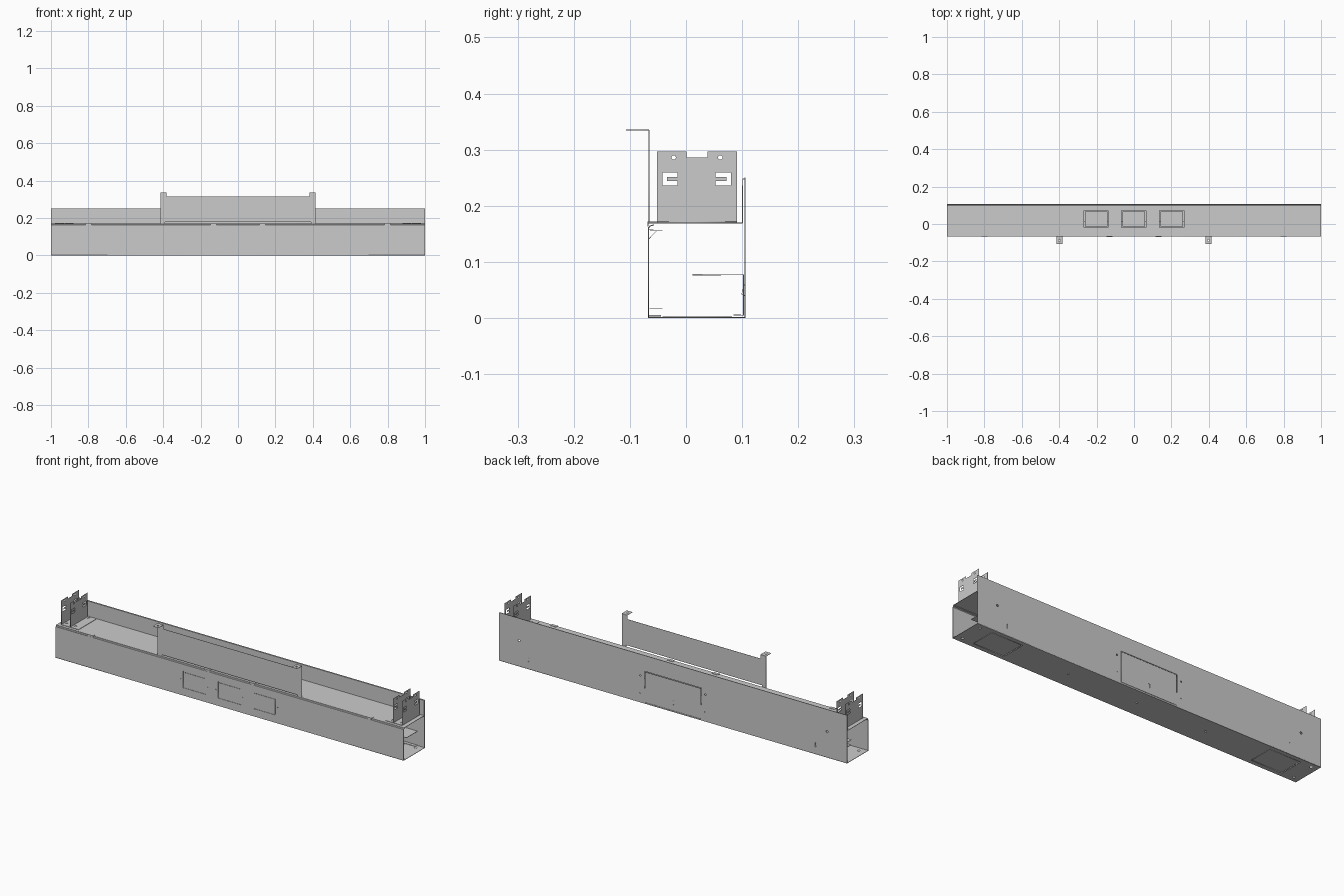
import bpy, bmesh, math
from mathutils import Matrix

if "Cube" in bpy.data.objects:
    bpy.data.objects.remove(bpy.data.objects["Cube"])

T = 0.002  # sheet metal thickness

AXES = {
    'front': ((1, 0, 0), (0, 0, 1), (0, -1, 0)),
    'top': ((1, 0, 0), (0, 1, 0), (0, 0, 1)),
    'side': ((0, 1, 0), (0, 0, 1), (1, 0, 0)),
}


def rect(u0, u1, v0, v1):
    return [(u0, v0), (u1, v0), (u1, v1), (u0, v1)]


def circle(u, v, r, n=16):
    return [(u + r * math.cos(2 * math.pi * i / n), v + r * math.sin(2 * math.pi * i / n)) for i in range(n)]


def sheet(name, plane, pos, loops, t=T):
    """Flat sheet: first loop is the outline, the rest are holes."""
    cu = bpy.data.curves.new(name, 'CURVE')
    cu.dimensions = '2D'
    cu.fill_mode = 'BOTH'
    cu.extrude = t / 2
    for loop in loops:
        sp = cu.splines.new('POLY')
        sp.points.add(len(loop) - 1)
        for p, (u, v) in zip(sp.points, loop):
            p.co = (u, v, 0, 1)
        sp.use_cyclic_u = True
    tmp = bpy.data.objects.new(name + "_tmp", cu)
    bpy.context.collection.objects.link(tmp)
    dg = bpy.context.evaluated_depsgraph_get()
    me = bpy.data.meshes.new_from_object(tmp.evaluated_get(dg))
    bpy.data.objects.remove(tmp)
    u, v, n = AXES[plane]
    off = {'front': (0, pos, 0), 'top': (0, 0, pos), 'side': (pos, 0, 0)}[plane]
    m = Matrix([(u[i], v[i], n[i], off[i]) for i in range(3)] + [(0, 0, 0, 1)])
    me.transform(m)
    me.name = name
    ob = bpy.data.objects.new(name, me)
    bpy.context.collection.objects.link(ob)
    return ob


def folded(name, pts, x0, x1, t=T):
    """Bent strip: a y-z profile swept along x and thickened."""
    bm = bmesh.new()
    a = [bm.verts.new((x0, y, z)) for y, z in pts]
    b = [bm.verts.new((x1, y, z)) for y, z in pts]
    for i in range(len(pts) - 1):
        bm.faces.new((a[i], a[i + 1], b[i + 1], b[i]))
    me = bpy.data.meshes.new(name)
    bm.to_mesh(me)
    bm.free()
    ob = bpy.data.objects.new(name, me)
    bpy.context.collection.objects.link(ob)
    mod = ob.modifiers.new("thickness", 'SOLIDIFY')
    mod.thickness = t
    mod.offset = 0
    return ob


def inset(r, g):
    return rect(r[0] + g, r[1] - g, r[2] + g, r[3] - g)


# Front cover with three socket openings and their cover plates
sockets = [(-0.268, -0.138), (-0.066, 0.064), (0.136, 0.266)]
holes = []
for i, (a, b) in enumerate(sockets):
    r = (a, b, 0.04, 0.126)
    holes.append(rect(*r))
    holes += [circle(x, 0.083, 0.003, 8) for x in (a - 0.012, b + 0.012)]
    sheet(f"front_socket_plate_{i}", 'front', -0.067, [inset(r, 0.005)])
sheet("front_cover", 'front', -0.067, [rect(-1, 1, 0.001, 0.162)] + holes)
folded("front_cover_top_lip", [(-0.067, 0.16), (-0.064, 0.164), (-0.057, 0.166)], -1, 1)
folded("front_cover_bottom_lip", [(-0.067, 0.004), (-0.045, 0.004)], -0.9, 0.9)

# Socket mounting channel behind the front cover
folded("socket_channel", [(-0.042, 0.017), (-0.065, 0.017), (-0.065, 0.156), (-0.042, 0.156)],
       -0.3, 0.3, 0.001)

# Top shelf with three knock-out plates and a raised rear hem
holes = []
for i, (a, b) in enumerate(sockets):
    r = (a, b, -0.018, 0.071)
    holes.append(rect(*r))
    sheet(f"shelf_knockout_plate_{i}", 'top', 0.169, [inset(r, 0.005)])
sheet("top_shelf", 'top', 0.169, [rect(-1, 1, -0.066, 0.101)] + holes)
folded("shelf_rear_upstand", [(0.101, 0.169), (0.101, 0.248), (0.104, 0.248)], -1, 1)

# Spring clips between the front cover and the shelf
for i, x in enumerate((-0.8, -0.13, 0.13, 0.8)):
    folded(f"cover_clip_{i}", [(-0.052, 0.171), (-0.068, 0.171), (-0.068, 0.163)], x - 0.016, x + 0.016)
    folded(f"cover_clip_spring_{i}", [(-0.067, 0.14), (-0.052, 0.156), (-0.066, 0.158)],
           x - 0.012, x + 0.012, 0.001)

# Back wall with access hatch, screw holes and clip slots
hatch = (-0.162, 0.165, 0.006, 0.168)
clips = (-0.82, 0.0, 0.83)
holes = [rect(*hatch)]
holes += [circle(x, 0.135, 0.006) for x in (-0.885, 0.885)]
holes += [circle(x, z, 0.004, 10) for x in (-0.185, 0.188) for z in (0.05, 0.14)]
holes += [rect(x - 0.004, x + 0.004, 0.038, 0.06) for x in (clips[0], clips[2])]
sheet("back_wall", 'front', 0.105, [rect(-1, 1, 0.001, 0.25)] + holes)
sheet("back_hatch", 'front', 0.105, [inset(hatch, 0.003), rect(-0.004, 0.004, 0.038, 0.06)])
for i, x in enumerate(clips):
    folded(f"back_clip_{i}", [(0.104, 0.06), (0.099, 0.042), (0.104, 0.04)], x - 0.004, x + 0.004, 0.001)

# Bottom plate with an inset hatch and fixing holes at each end
holes = []
for s, side in ((-1, "left"), (1, "right")):
    a, b = sorted((s * 0.72, s * 0.9))
    r = (a, b, -0.045, 0.085)
    holes.append(rect(*r))
    holes += [circle(s * 0.965, y, 0.007) for y in (-0.04, 0.08)]
    sheet(f"bottom_hatch_{side}", 'top', 0.002, [inset(r, 0.003)])
holes += [circle(x, 0.02, 0.005, 10) for x in (-0.4, 0, 0.4)]
sheet("bottom_plate", 'top', 0.001, [rect(-1, 1, -0.068, 0.106)] + holes)

# Cable divider inside the trunking
folded("cable_divider", [(0.085, 0.005), (0.1025, 0.005), (0.1025, 0.077), (0.012, 0.077)], -0.96, 0.96)

# Upright panel on the front edge with hanging tabs
sheet("upright_panel", 'front', -0.066,
      [[(-0.415, 0.168), (-0.39, 0.168), (-0.39, 0.178), (0.39, 0.178), (0.39, 0.168), (0.415, 0.168),
        (0.415, 0.335), (0.382, 0.335), (0.382, 0.314), (-0.382, 0.314), (-0.382, 0.335), (-0.415, 0.335)]],
      0.0012)
for s, side in ((-1, "left"), (1, "right")):
    a, b = sorted((s * 0.382, s * 0.415))
    sheet(f"panel_tab_{side}", 'top', 0.335,
          [rect(a, b, -0.107, -0.0655), circle((a + b) / 2, -0.088, 0.005, 12)], 0.0012)

# Paired slotted mounting brackets at each end
outline = [(-0.052, 0.172), (0.091, 0.172), (0.091, 0.297), (0.038, 0.297), (0.038, 0.286),
           (0.001, 0.286), (0.001, 0.297), (-0.052, 0.297)]
slot = [(-0.042, 0.236), (-0.015, 0.236), (-0.015, 0.244), (-0.034, 0.244),
        (-0.034, 0.251), (-0.015, 0.251), (-0.015, 0.259), (-0.042, 0.259)]
mirrored = [(0.038 - y, z) for y, z in slot]
bores = [circle(y, 0.286, 0.004, 12) for y in (-0.022, 0.061)]
for s, side in ((-1, "left"), (1, "right")):
    for x, label in ((0.979, "outer"), (0.928, "inner")):
        sheet(f"bracket_plate_{side}_{label}", 'side', s * x, [outline, slot, mirrored] + bores, 0.001)
        a, b = sorted((s * x, s * (x - 0.048)))
        sheet(f"bracket_foot_{side}_{label}", 'top', 0.1715,
              [rect(a, b, -0.052, 0.091)] + [circle(s * (x - 0.016), y, 0.007) for y in (-0.03, 0.08)], T)
